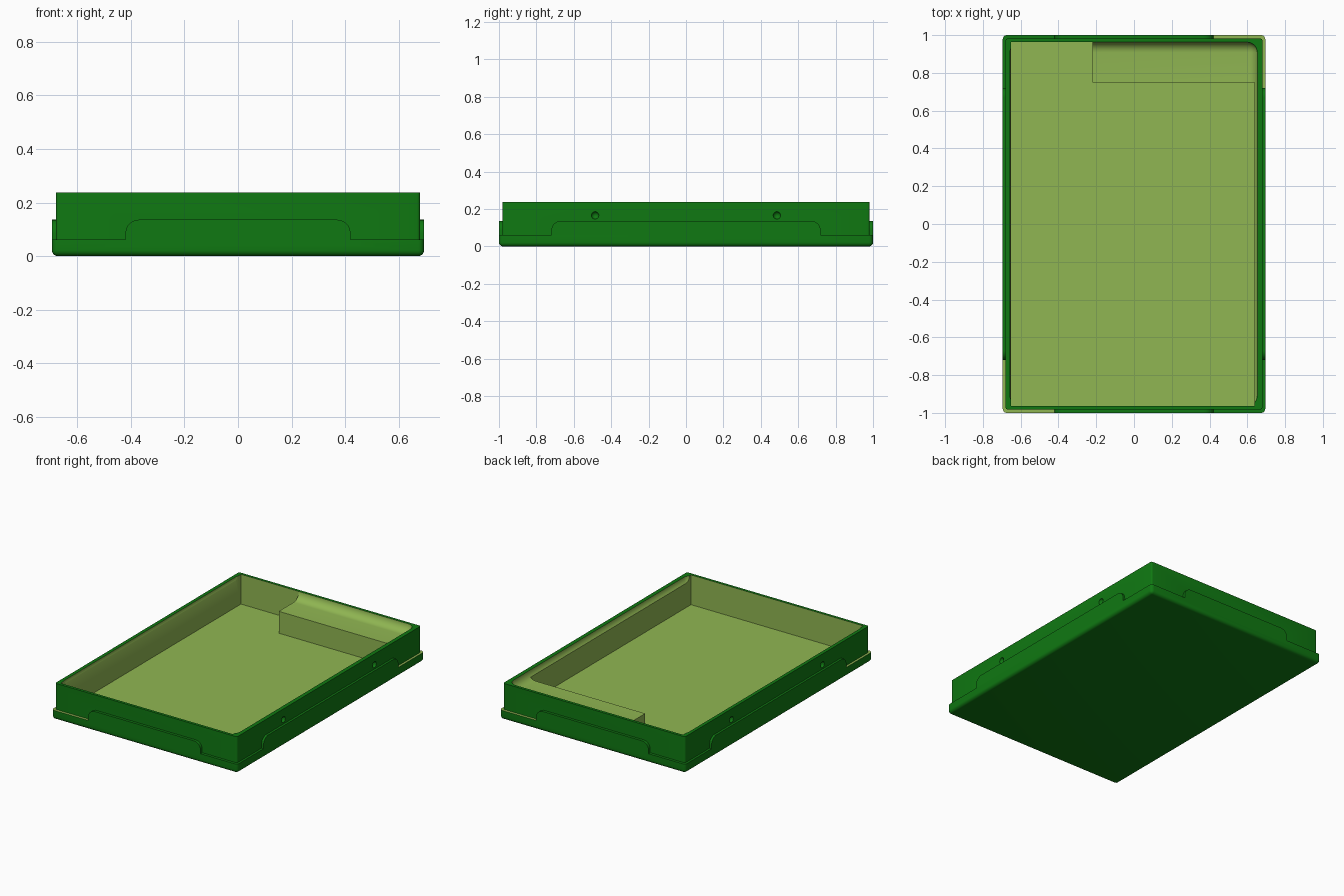
import bpy, bmesh, math
from mathutils import Matrix, Vector

if "Cube" in bpy.data.objects:
    bpy.data.objects.remove(bpy.data.objects["Cube"], do_unlink=True)


def material(name, rgb):
    m = bpy.data.materials.new(name)
    m.use_nodes = True
    m.diffuse_color = (*rgb, 1)
    m.node_tree.nodes["Principled BSDF"].inputs["Base Color"].default_value = (*rgb, 1)
    return m


shell_green = material("deep_green", (0.005, 0.19, 0.006))
lining_green = material("pale_olive_green", (0.28, 0.47, 0.085))


def make_object(name, bm):
    bmesh.ops.recalc_face_normals(bm, faces=bm.faces)
    mesh = bpy.data.meshes.new(name)
    bm.to_mesh(mesh)
    bm.free()
    ob = bpy.data.objects.new(name, mesh)
    bpy.context.collection.objects.link(ob)
    return ob


def rounded_box(name, low, high, radius, keep, segments):
    """Box between two corners; edges chosen by keep(a, b) are rounded."""
    low, high = Vector(low), Vector(high)
    bm = bmesh.new()
    bmesh.ops.create_cube(bm, size=1)
    for v in bm.verts:
        v.co = (low + high) / 2 + v.co * (high - low)
    edges = [e for e in bm.edges if keep(e.verts[0].co, e.verts[1].co)]
    bmesh.ops.bevel(bm, geom=edges, offset=radius, segments=segments,
                    profile=0.5, affect='EDGES')
    return make_object(name, bm)


def prism(name, points, start, end, place=Matrix()):
    """Flat outline extruded along its own z, then placed by a matrix."""
    bm = bmesh.new()
    face = bm.faces.new([bm.verts.new((x, y, start)) for x, y in points])
    new = bmesh.ops.extrude_face_region(bm, geom=[face])["geom"]
    for v in new:
        if isinstance(v, bmesh.types.BMVert):
            v.co.z = end
    bm.transform(place)
    return make_object(name, bm)


def combine(target, tool, operation):
    mod = target.modifiers.new(tool.name, 'BOOLEAN')
    mod.operation = operation
    mod.solver = 'EXACT'
    mod.object = tool
    tool.hide_render = True
    tools.append(tool)


def tab_outline(half, low, high, r):
    right = [(half - r + r * math.cos(a), high - r + r * math.sin(a))
             for a in [math.pi / 2 * i / 8 for i in range(9)]]
    return [(half, low)] + right + [(-x, z) for x, z in reversed(right)] + [(-half, low)]


tools = []
TOP, HX, HY = 0.238, 0.695, 1.0

# Rounded base flange
tray = rounded_box("tray", (-HX, -HY, 0), (HX, HY, 0.062), 0.022,
                   lambda a, b: min(a.z, b.z) < 0.01, 5)

# Upper wall block
wall = rounded_box("wall_block", (-0.68, -0.982, 0.03), (0.68, 0.982, TOP), 0.012,
                   lambda a, b: abs(a.z - b.z) > 0.01, 4)
combine(tray, wall, 'UNION')

# Raised tabs in the middle of each side
upright = Matrix.Rotation(math.pi / 2, 4, 'X')
turned = Matrix.Rotation(math.pi / 2, 4, 'Z') @ upright
combine(tray, prism("end_tabs", tab_outline(0.42, 0.04, 0.136, 0.05), -HY, HY, upright), 'UNION')
combine(tray, prism("side_tabs", tab_outline(0.72, 0.04, 0.136, 0.05), -HX, HX, turned), 'UNION')

# Upper pocket with filleted floor, leaving a shelf at the back
pocket = rounded_box("upper_pocket", (-0.657, -0.963, 0.185), (0.653, 0.963, 0.5), 0.055,
                     lambda a, b: True, 8)
combine(tray, pocket, 'DIFFERENCE')

# Deep pocket, stepping around the shelf
deep = prism("deep_pocket", [(-0.652, -0.963), (0.637, -0.963), (0.637, 0.75),
                             (-0.22, 0.75), (-0.22, 0.963), (-0.652, 0.963)], 0.037, 0.4)
combine(tray, deep, 'DIFFERENCE')

# Round dimples on the long sides
for sx in (-1, 1):
    for sy in (-1, 1):
        bm = bmesh.new()
        bmesh.ops.create_uvsphere(bm, u_segments=20, v_segments=12, radius=0.02,
                                  matrix=Matrix.Translation((sx * 0.68, sy * 0.486, 0.166)))
        combine(tray, make_object("dimple", bm), 'DIFFERENCE')

# Bake the booleans and drop the helpers
bpy.context.view_layer.update()
baked = bpy.data.meshes.new_from_object(tray.evaluated_get(bpy.context.evaluated_depsgraph_get()))
tray.modifiers.clear()
tray.data = baked
for tool in tools:
    bpy.data.objects.remove(tool, do_unlink=True)

# Lining colour on the faces inside the pockets
baked.materials.clear()
baked.materials.append(shell_green)
baked.materials.append(lining_green)
for p in baked.polygons:
    c = p.center
    inside = abs(c.x) < 0.659 and abs(c.y) < 0.97 and 0.03 < c.z < TOP - 0.001
    p.material_index = int(inside)

bpy.ops.object.select_all(action='DESELECT')
tray.select_set(True)
bpy.context.view_layer.objects.active = tray
bpy.ops.object.shade_smooth_by_angle(angle=math.radians(30))
